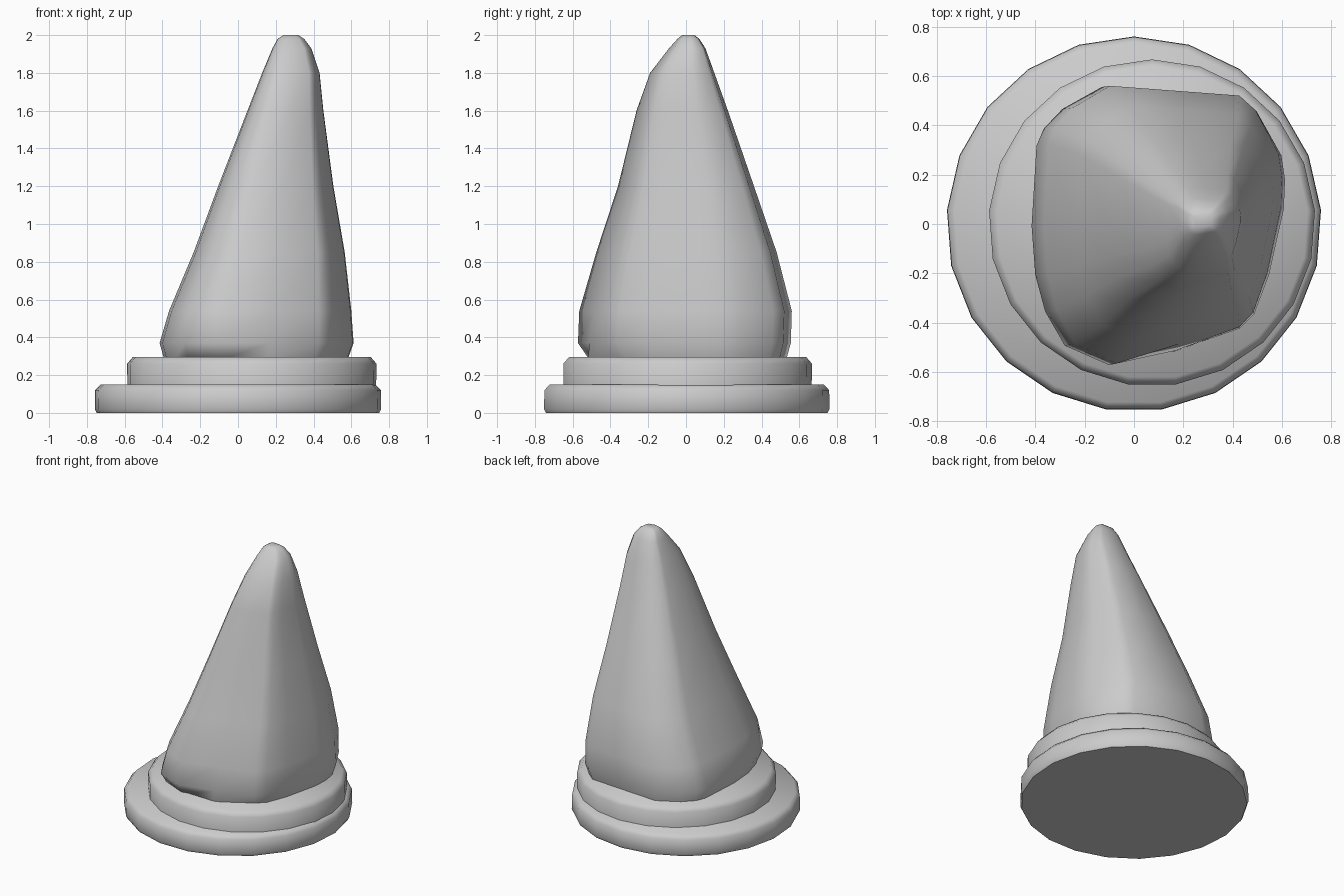
import bpy
import math

# Remove the default cube
cube = bpy.data.objects.get("Cube")
if cube:
    bpy.data.objects.remove(cube, do_unlink=True)

# Single plain grey
grey = bpy.data.materials.new("plain_grey")
grey.use_nodes = True
colour = (0.6, 0.6, 0.6, 1)
grey.diffuse_color = colour
grey.node_tree.nodes["Principled BSDF"].inputs["Base Color"].default_value = colour


def loft(name, rings, angle):
    """Skin a stack of equal-sized rings, close both ends and shade it."""
    n = len(rings[0])
    verts = [v for ring in rings for v in ring]
    faces = [tuple(range(n))[::-1]]
    for k in range(len(rings) - 1):
        for i in range(n):
            j = (i + 1) % n
            a, b = k * n, (k + 1) * n
            faces.append((a + i, a + j, b + j, b + i))
    faces.append(tuple(range(len(verts) - n, len(verts))))
    mesh = bpy.data.meshes.new(name)
    mesh.from_pydata(verts, [], faces)
    mesh.materials.append(grey)
    obj = bpy.data.objects.new(name, mesh)
    bpy.context.collection.objects.link(obj)
    bpy.ops.object.select_all(action='DESELECT')
    obj.select_set(True)
    bpy.context.view_layer.objects.active = obj
    bpy.ops.object.shade_smooth_by_angle(angle=math.radians(angle))
    return obj


def disc(name, cx, cy, sides, profile):
    """Many-sided disc from a (radius, height) profile."""
    turn = [math.tau * (i + 0.25) / sides for i in range(sides)]
    rings = [[(cx + r * math.cos(t), cy + r * math.sin(t), z) for t in turn]
             for r, z in profile]
    return loft(name, rings, 50)


# Stepped round foot
disc("base_disc", 0, 0, 21,
     [(0.75, 0), (0.76, 0.02), (0.758, 0.12), (0.73, 0.15)])
disc("upper_disc", 0.073, 0.005, 21,
     [(0.66, 0.12), (0.662, 0.26), (0.632, 0.295)])

# Cross-section of the leaning cone, counter-clockwise
outline = [(0.43, 0.53), (0.15, 0.55), (-0.13, 0.57), (-0.29, 0.48),
           (-0.365, 0.4), (-0.395, 0.33), (-0.415, 0), (-0.4, -0.2),
           (-0.36, -0.35), (-0.28, -0.49), (-0.1, -0.57), (0.17, -0.49),
           (0.43, -0.42), (0.49, -0.36), (0.55, -0.2), (0.61, 0.07),
           (0.615, 0.19), (0.6, 0.29), (0.5, 0.47)]
x0, x1 = min(p[0] for p in outline), max(p[0] for p in outline)
y0, y1 = min(p[1] for p in outline), max(p[1] for p in outline)

# Height, then left, right, front and back limits of the cone
levels = [(0.28, -0.39, 0.58, -0.51, 0.53),
          (0.37, -0.415, 0.612, -0.572, 0.555),
          (0.54, -0.365, 0.60, -0.565, 0.56),
          (0.85, -0.235, 0.565, -0.475, 0.48),
          (1.2, -0.105, 0.505, -0.36, 0.36),
          (1.6, 0.05, 0.452, -0.262, 0.222),
          (1.8, 0.128, 0.432, -0.19, 0.15),
          (1.93, 0.182, 0.388, -0.09, 0.103),
          (1.98, 0.21, 0.35, -0.045, 0.07),
          (2.0, 0.24, 0.32, -0.02, 0.045)]
rings = []
for z, left, right, front, back in levels:
    ring = []
    for x, y in outline:
        u, v = (x - x0) / (x1 - x0), (y - y0) / (y1 - y0)
        ring.append((left + u * (right - left), front + v * (back - front), z))
    rings.append(ring)

# Small flare at the foot of the front face
x, y, z = rings[0][11]
rings[0][11] = (x, y - 0.08, z)
x, y, z = rings[1][11]
rings[1][11] = (x, y - 0.02, z)
loft("leaning_cone", rings, 60)
